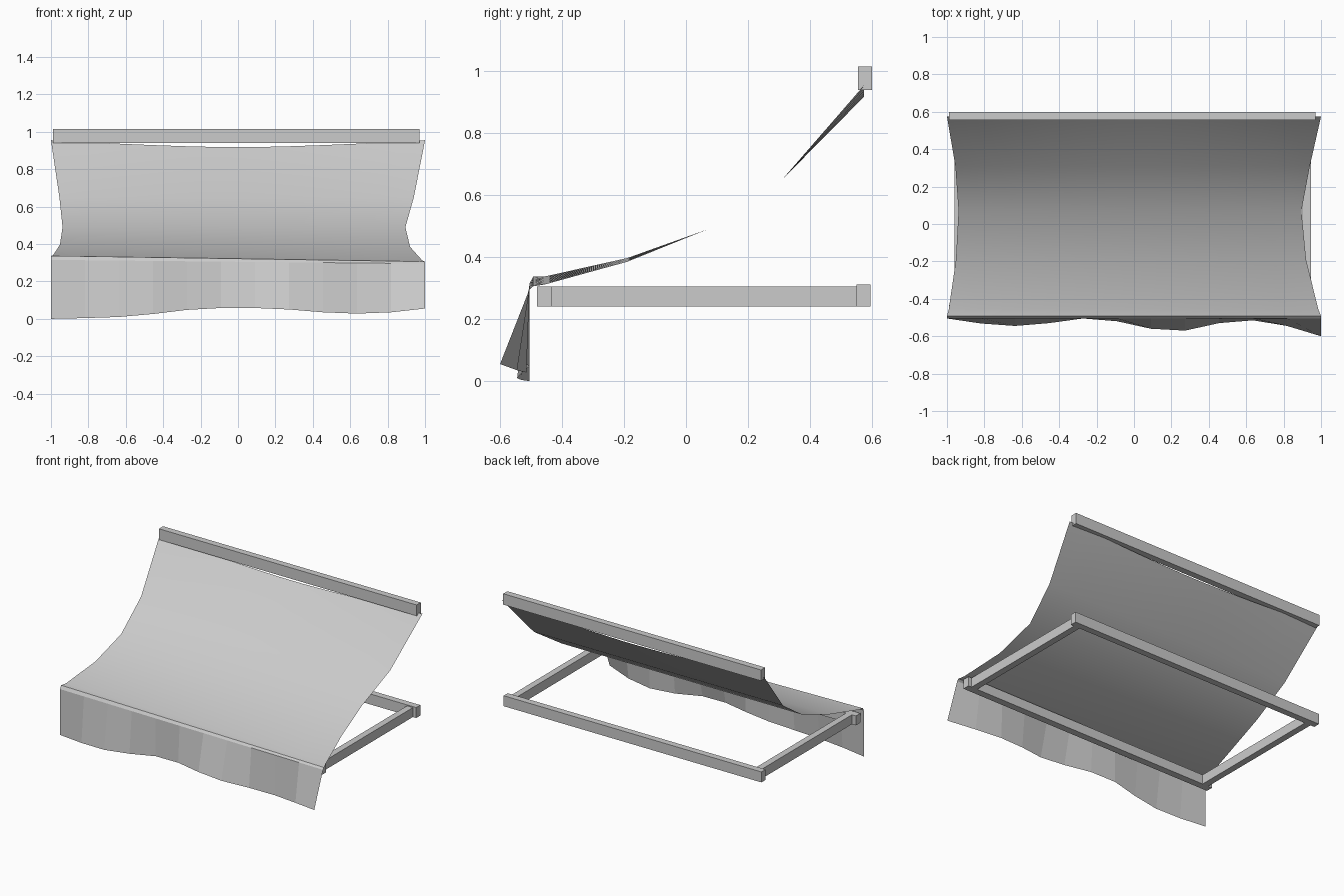
import bpy, bmesh, math

cube = bpy.data.objects.get("Cube")
if cube:
    bpy.data.objects.remove(cube, do_unlink=True)


def material(name, rgb):
    m = bpy.data.materials.new(name)
    m.use_nodes = True
    m.diffuse_color = (*rgb, 1)
    m.node_tree.nodes["Principled BSDF"].inputs["Base Color"].default_value = (*rgb, 1)
    return m


grey = material("light grey", (0.6, 0.6, 0.6))


def add_object(name, bm):
    mesh = bpy.data.meshes.new(name)
    bm.to_mesh(mesh)
    bm.free()
    mesh.materials.append(grey)
    obj = bpy.data.objects.new(name, mesh)
    bpy.context.collection.objects.link(obj)
    return obj


def bar(name, x, y, z):
    """Box spanning the given (low, high) ranges."""
    bm = bmesh.new()
    bmesh.ops.create_cube(bm, size=1)
    for v in bm.verts:
        v.co = [lo + (c + 0.5) * (hi - lo) for c, (lo, hi) in zip(v.co, (x, y, z))]
    add_object(name, bm)


def sheet(name, rows, smooth):
    """Cloth surface through rows of points."""
    bm = bmesh.new()
    grid = [[bm.verts.new(p) for p in row] for row in rows]
    for a, b in zip(grid, grid[1:]):
        for i in range(len(a) - 1):
            f = bm.faces.new((a[i], b[i], b[i + 1], a[i + 1]))
            f.smooth = smooth
    return add_object(name, bm)


# Timber frame and wall rail
SPAN = (-0.99, 0.97)
LEVEL = (0.24, 0.305)
bar("wall_rail", SPAN, (0.555, 0.6), (0.94, 1.015))
bar("frame_back_bar", SPAN, (0.55, 0.595), (0.24, 0.312))
bar("frame_front_bar", SPAN, (-0.48, -0.432), LEVEL)
bar("frame_right_bar", (-0.96, -0.915), (-0.45, 0.57), LEVEL)
bar("frame_left_bar", (0.9, 0.945), (-0.45, 0.57), LEVEL)

# Sagging canopy: each row is (right x, left x, y, right z, left z)
COLS = 11
ROWS = [
    (-1.0, 1.0, 0.575, 0.955, 0.955),
    (-0.955, 0.94, 0.31, 0.65, 0.65),
    (-0.938, 0.895, 0.07, 0.49, 0.49),
    (-0.952, 0.92, -0.19, 0.397, 0.385),
    (-0.99, 0.985, -0.455, 0.338, 0.312),
    (-1.0, 1.0, -0.493, 0.337, 0.306),
    (-1.0, 1.0, -0.505, 0.315, 0.295),
]
rows = []
for n, (x0, x1, y, z0, z1) in enumerate(ROWS):
    row = []
    for i in range(COLS + 1):
        t = i / COLS
        sag = 0.038 * (1 - abs(2 * t - 1) ** 1.5) if n == 0 else 0
        row.append((x0 + t * (x1 - x0), y, z0 + t * (z1 - z0) - sag))
    rows.append(row)
canopy = sheet("canopy", rows, True)

# Rippled hanging valance
hem_y = [0.505, 0.532, 0.545, 0.53, 0.505, 0.52, 0.56, 0.57, 0.53, 0.515, 0.545, 0.6]
hem_z = [0.0, 0.004, 0.01, 0.026, 0.048, 0.058, 0.058, 0.05, 0.035, 0.028, 0.035, 0.055]
hem = [(p[0], -y, z) for p, y, z in zip(rows[-1], hem_y, hem_z)]
sheet("valance", [rows[-1], hem], False)

bpy.ops.object.select_all(action="DESELECT")
canopy.select_set(True)
bpy.context.view_layer.objects.active = canopy
bpy.ops.object.shade_smooth_by_angle(angle=math.radians(35))
